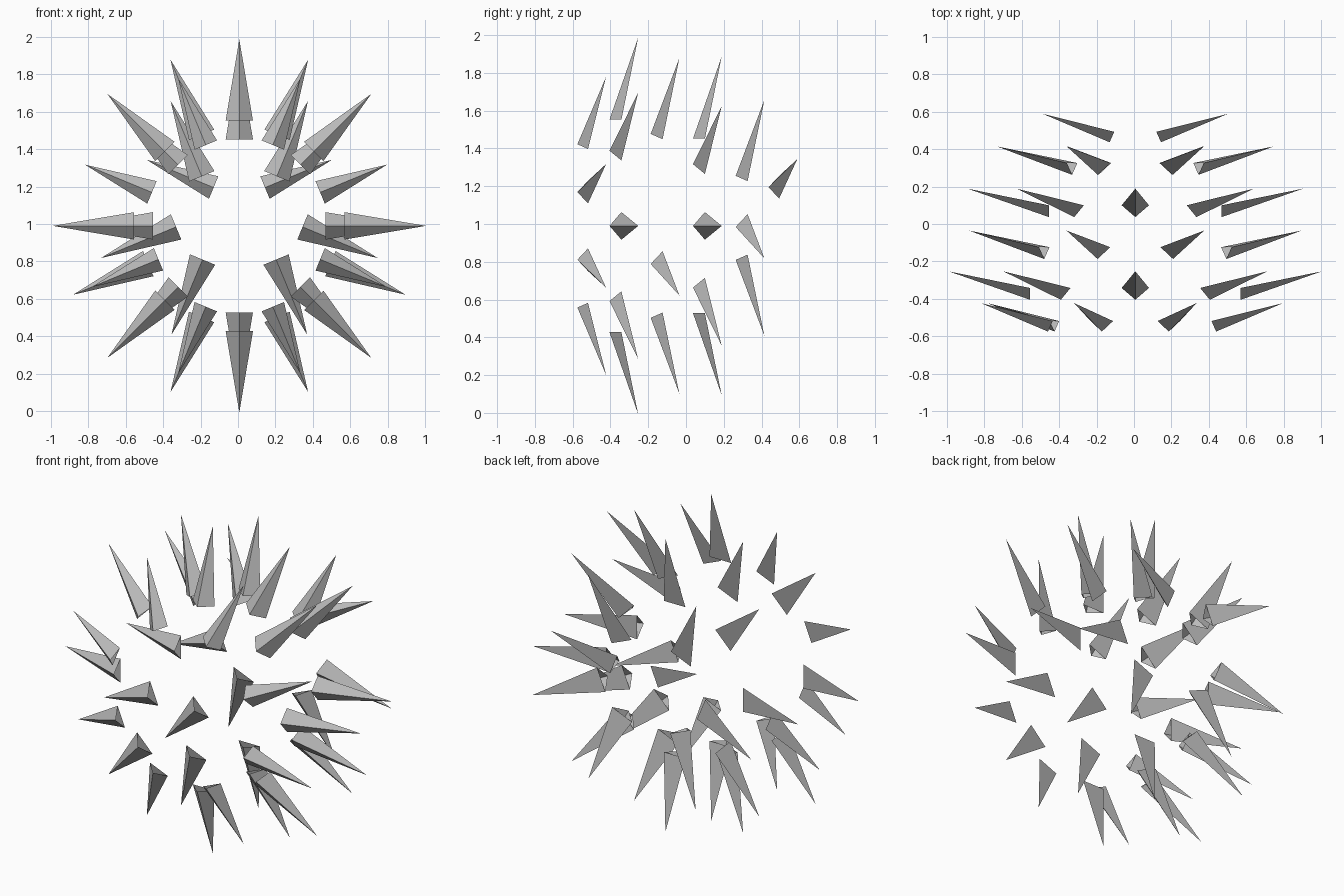
import bpy, bmesh, math
from mathutils import Vector

old = bpy.data.objects.get("Cube")
if old:
    bpy.data.objects.remove(old)

GREY = (0.5, 0.5, 0.5, 1)
mat = bpy.data.materials.new("stone_grey")
mat.use_nodes = True
mat.diffuse_color = GREY
mat.node_tree.nodes["Principled BSDF"].inputs["Base Color"].default_value = GREY

CENTRE_X, CENTRE_Z = 0.007, 0.99


def spike(name, tip_x, tip_z, angle, ridge_y, size=1.0):
    """Hollow three-sided spike: ridge to the front, flat back, tip swept backward."""
    a = math.radians(angle)
    out = Vector((math.cos(a), 0, math.sin(a)))
    side = Vector((-math.sin(a), 0, math.cos(a)))
    tip = Vector((tip_x, ridge_y + 0.152, tip_z))
    foot = tip - out * 0.435 * size
    foot.y = ridge_y
    corner = foot + Vector((0, 0.063 * size, 0))
    half = side * 0.073 * size
    bm = bmesh.new()
    ridge, up, down, top = [bm.verts.new(p) for p in (foot, corner + half, corner - half, tip)]
    # The inner end stays open
    for f in ((ridge, top, up), (ridge, down, top), (up, top, down)):
        bm.faces.new(f)
    mesh = bpy.data.meshes.new(name)
    bm.to_mesh(mesh)
    bm.free()
    mesh.materials.append(mat)
    obj = bpy.data.objects.new(name, mesh)
    bpy.context.collection.objects.link(obj)


def ring(name, radius, ridge_y, first, skip=(), size=1.0):
    """Eight spikes around the front-to-back axis, with optional gaps."""
    for i in range(8):
        if i in skip:
            continue
        angle = first + 45 * i
        a = math.radians(angle)
        # One front spike sits slightly further out
        shift = -0.035 if name == "front_spike" and i == 3 else 0
        spike(f"{name}_{i + 1}", CENTRE_X + radius * math.cos(a) + shift,
              CENTRE_Z + radius * math.sin(a), angle, ridge_y, size)


# Full rings, front to back
ring("front_spike", 0.855, -0.575, 22.5, size=0.89)
ring("large_spike", 0.998, -0.405, 0)
ring("middle_spike", 0.962, -0.187, 22.5, skip=(0, 3))
ring("rear_spike", 0.897, 0.037, 0)

# Mirrored loose spikes at the back
for label, s in (("left", 1), ("right", -1)):
    for part, x, z, angle, y, size in (
            ("upper_back", 0.367, 1.657, 67.5, 0.263, 1.0),
            ("side_back", 0.74, 0.818, -22.5, 0.263, 1.0),
            ("lower_back", 0.363, 0.408, -67.5, 0.263, 1.0),
            ("tail", 0.495, 1.343, 22.5, 0.437, 0.89)):
        spike(f"{part}_spike_{label}", CENTRE_X + s * x, z,
              angle if s > 0 else 180 - angle, y, size)
